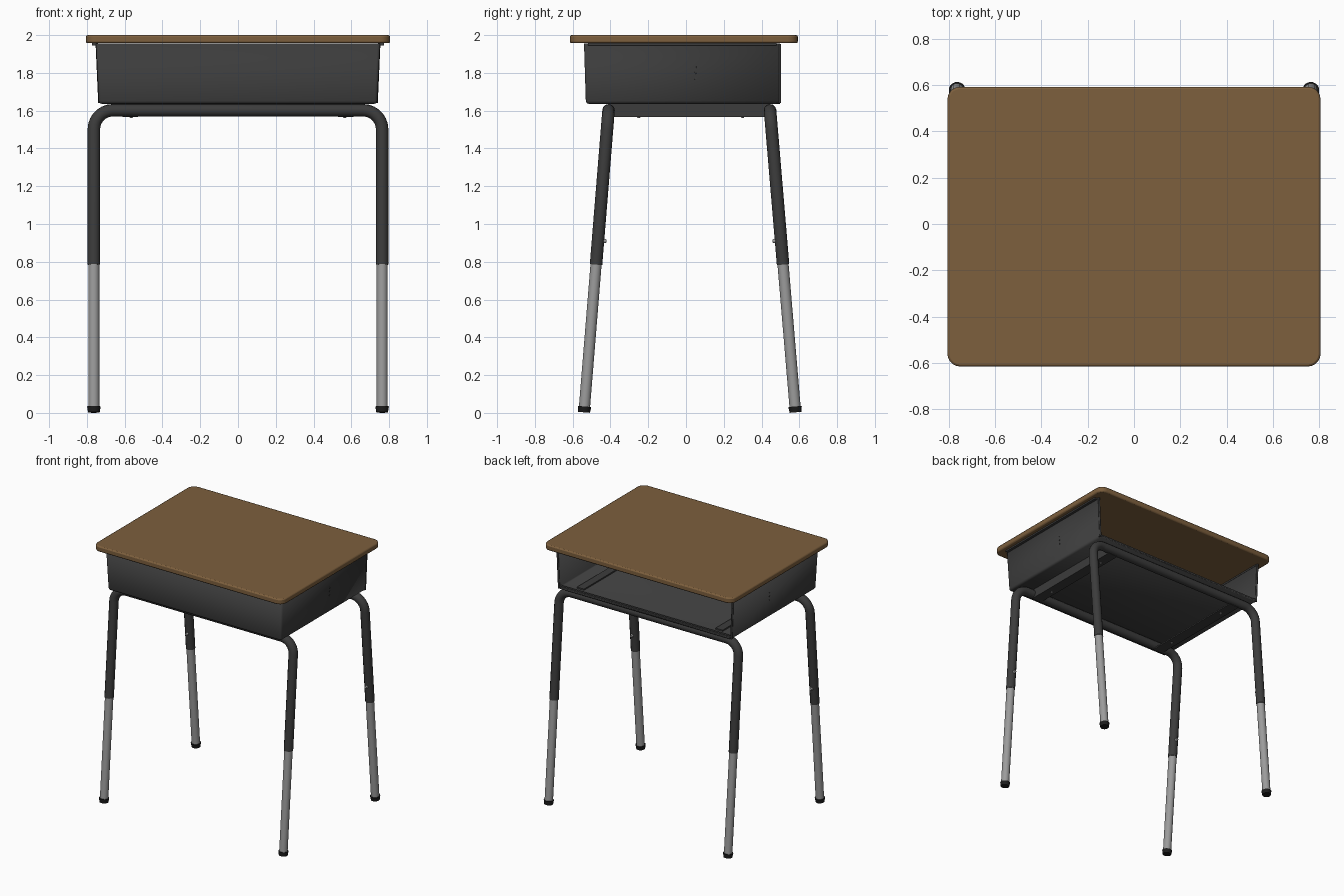
import bpy, bmesh, math
from mathutils import Vector

if "Cube" in bpy.data.objects:
    bpy.data.objects.remove(bpy.data.objects["Cube"])


def material(name, rgb):
    m = bpy.data.materials.new(name)
    m.diffuse_color = (*rgb, 1)
    m.use_nodes = True
    m.node_tree.nodes["Principled BSDF"].inputs["Base Color"].default_value = m.diffuse_color
    return m


WOOD = material("brown wood", (0.205, 0.115, 0.047))
DARK = material("charcoal steel", (0.045, 0.045, 0.045))
METAL = material("grey metal", (0.33, 0.33, 0.33))
BLACK = material("black rubber", (0.012, 0.012, 0.012))


def finish(name, bm, mat):
    me = bpy.data.meshes.new(name)
    bm.to_mesh(me)
    bm.free()
    ob = bpy.data.objects.new(name, me)
    bpy.context.collection.objects.link(ob)
    me.materials.append(mat)
    return ob


def smooth(ob, angle=35):
    bpy.ops.object.select_all(action='DESELECT')
    ob.select_set(True)
    bpy.context.view_layer.objects.active = ob
    bpy.ops.object.shade_smooth_by_angle(angle=math.radians(angle))


def box(name, lo, hi, mat):
    bm = bmesh.new()
    bmesh.ops.create_cube(bm, size=1)
    for v in bm.verts:
        v.co = [lo[i] + (v.co[i] + 0.5) * (hi[i] - lo[i]) for i in range(3)]
    return finish(name, bm, mat)


def mirrored_box(name, lo, hi, mat):
    ob = box(name, lo, hi, mat)
    ob.modifiers.new("mirror", 'MIRROR')
    return ob


def rod(name, a, b, r1, r2, mat, sides=20):
    a, b = Vector(a), Vector(b)
    bm = bmesh.new()
    bmesh.ops.create_cone(bm, cap_ends=True, segments=sides, radius1=r1,
                          radius2=r2, depth=(b - a).length)
    q = Vector((0, 0, 1)).rotation_difference(b - a)
    for v in bm.verts:
        v.co = q @ v.co + (a + b) / 2
    ob = finish(name, bm, mat)
    smooth(ob)
    return ob


def tube(name, pts, r, mat):
    cu = bpy.data.curves.new(name, 'CURVE')
    cu.dimensions = '3D'
    cu.bevel_depth = r
    cu.bevel_resolution = 4
    cu.use_fill_caps = True
    sp = cu.splines.new('POLY')
    sp.points.add(len(pts) - 1)
    for p, c in zip(sp.points, pts):
        p.co = (*c, 1)
    cu.materials.append(mat)
    ob = bpy.data.objects.new(name, cu)
    bpy.context.collection.objects.link(ob)
    bpy.ops.object.select_all(action='DESELECT')
    ob.select_set(True)
    bpy.context.view_layer.objects.active = ob
    bpy.ops.object.convert(target='MESH')
    smooth(bpy.context.view_layer.objects.active, 50)


# Desk top with rounded corners and softened rims
top = box("desk_top", (-0.805, -0.615, 1.957), (0.805, 0.592, 2.0), WOOD)
bm = bmesh.new()
bm.from_mesh(top.data)
upright = [e for e in bm.edges if abs(e.verts[0].co.z - e.verts[1].co.z) > 0.01]
bmesh.ops.bevel(bm, geom=upright, offset=0.055, segments=5, affect='EDGES', profile=0.5)
bm.to_mesh(top.data)
bm.free()
bv = top.modifiers.new("rim", 'BEVEL')
bv.width, bv.segments, bv.limit_method = 0.009, 2, 'ANGLE'
smooth(top)

# Book box: floor, front and two sides, open at the back
bm = bmesh.new()
BZ, TZ, BK = 1.636, 1.956, 0.497
fl, fr, rr, rl = [bm.verts.new(c) for c in
                  ((-.737, -.53, BZ), (.737, -.53, BZ), (.737, BK, BZ), (-.737, BK, BZ))]
tfl, tfr, trr, trl = [bm.verts.new(c) for c in
                      ((-.752, -.54, TZ), (.752, -.54, TZ), (.752, BK, TZ), (-.752, BK, TZ))]
for f in ((fl, rl, rr, fr), (fl, fr, tfr, tfl), (fr, rr, trr, tfr), (rl, fl, tfl, trl)):
    bm.faces.new(f)
bmesh.ops.bevel(bm, geom=[e for e in bm.edges if len(e.link_faces) == 2],
                offset=0.016, segments=3, affect='EDGES', profile=0.5)
book_box = finish("book_box", bm, DARK)
book_box.modifiers.new("thickness", 'SOLIDIFY').thickness = 0.01
smooth(book_box)

# Folded edges of the book box
mirrored_box("side_flange", (0.74, -0.52, 1.945), (0.772, 0.48, 1.957), DARK)
box("back_floor_lip", (-0.735, 0.48, 1.64), (0.735, 0.497, 1.658), DARK)
for s in (-1, 1):
    tube("side_back_hem", [(s * .733, 0.497, 1.64), (s * .747, 0.497, 1.953)], 0.007, DARK)

# Raised ribs pressed into the floor
mirrored_box("side_floor_rib", (0.56, -0.44, 1.64), (0.62, 0.44, 1.656), DARK)
box("front_floor_rib", (-0.54, -0.44, 1.64), (0.54, -0.38, 1.656), DARK)

# Angle rails joining the two leg frames
mirrored_box("rail_web", (0.60, -0.41, 1.567), (0.612, 0.445, 1.637), DARK)
mirrored_box("rail_flange", (0.53, -0.41, 1.567), (0.602, 0.445, 1.577), DARK)

# Leg frames: bent upper tube, telescoping lower legs, feet, screws
LX, ZT, R = 0.763, 1.602, 0.10
for side, y_top, y_foot in (("front", -0.41, -0.54), ("back", 0.445, 0.58)):
    def at(x, z):
        return (x, y_foot + (y_top - y_foot) * z / ZT, z)
    arc = [(LX - R + R * math.cos(t), ZT - R + R * math.sin(t))
           for t in [math.pi / 2 * i / 7 for i in range(8)]]
    half = [(LX, 0.785)] + arc
    path = [at(x, z) for x, z in half] + [at(-x, z) for x, z in reversed(half)]
    tube(side + "_leg_frame", path, 0.033, DARK)
    inward = 1 if side == "front" else -1
    for s, hand in ((-1, "left"), (1, "right")):
        n = f"{side}_{hand}"
        rod(n + "_lower_leg", at(s * LX, 0.025), at(s * LX, 0.83), 0.0295, 0.0295, METAL)
        rod(n + "_foot", at(s * LX, 0.003), at(s * LX, 0.034), 0.031, 0.036, BLACK)
        x, y, z = at(s * LX, 0.91)
        rod(n + "_screw", (x, y + inward * 0.025, z), (x, y + inward * 0.045, z),
            0.014, 0.009, METAL, 10)

# Rivets on the box sides and rails
for s in (-1, 1):
    for z in (1.77, 1.80, 1.83):
        x = .737 + .015 * (z - BZ) / (TZ - BZ)
        rod("side_rivet", (s * (x - .004), 0.05, z), (s * (x + .003), 0.05, z), .006, .005, DARK, 8)
    for y in (-0.25, 0.3):
        rod("rail_rivet", (s * .565, y, 1.57), (s * .565, y, 1.562), .01, .007, METAL, 8)
